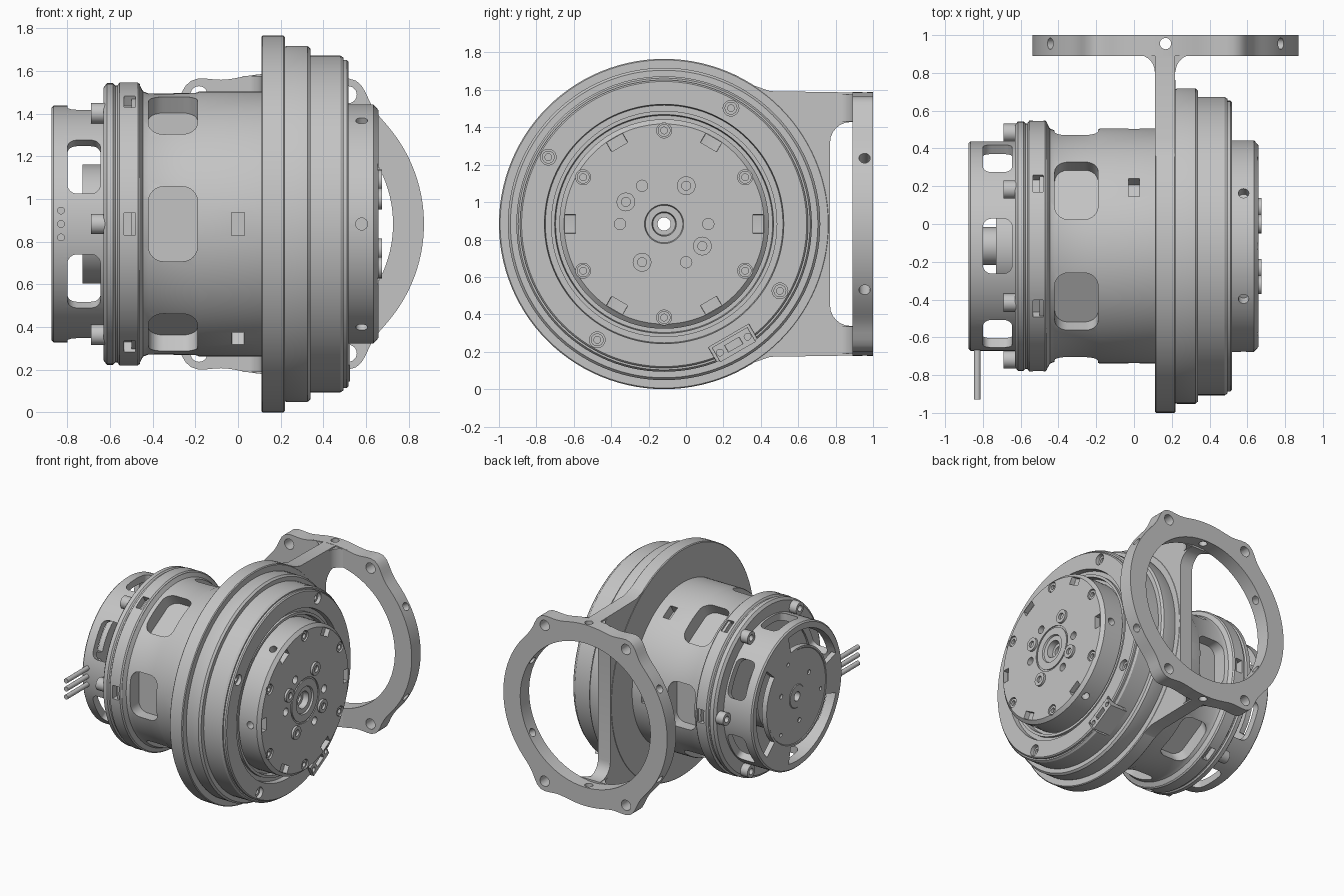
import bpy, bmesh, math
from mathutils import Matrix, Vector

if "Cube" in bpy.data.objects:
    bpy.data.objects.remove(bpy.data.objects["Cube"])

metal = bpy.data.materials.new("plain grey metal")
metal.use_nodes = True
GREY = (0.55, 0.55, 0.55, 1)
metal.diffuse_color = GREY
metal.node_tree.nodes["Principled BSDF"].inputs["Base Color"].default_value = GREY

# Main axis runs along x; the bracket ring axis runs along y
MAIN = Matrix.Translation((0, -0.117, 0.883))
RING = Matrix.Translation((0.167, 0, 0.883)) @ Matrix.Rotation(math.pi / 2, 4, 'Z')
BORE = 0.035
SIX = range(0, 360, 60)
SIX_ODD = range(30, 360, 60)
FOUR = (60, 150, 240, 330)


def frame(base, deg):
    """Local x = along the axis, y = tangent, z = radial."""
    return base @ Matrix.Rotation(math.radians(deg - 90), 4, 'X')


def revolve(bm, profile, base=MAIN, seg=112, shape=lambda r, a: r):
    rings = []
    for i in range(seg):
        a = math.tau * i / seg
        rings.append([bm.verts.new(base @ Vector((h, shape(r, a) * math.cos(a), shape(r, a) * math.sin(a))))
                      for h, r in profile])
    n = len(profile)
    for i in range(seg):
        p, q = rings[i], rings[(i + 1) % seg]
        for j in range(n):
            k = (j + 1) % n
            bm.faces.new((p[j], p[k], q[k], q[j]))


def prism(bm, points, offset):
    """Extrude a closed outline of 3D points by an offset."""
    low = [bm.verts.new(p) for p in points]
    high = [bm.verts.new(Vector(p) + Vector(offset)) for p in points]
    bm.faces.new(low)
    bm.faces.new(high[::-1])
    for i in range(len(low)):
        k = (i + 1) % len(low)
        bm.faces.new((low[i], high[i], high[k], low[k]))


def rounded(u0, u1, v0, v1, c, steps=6):
    """Outline of a rectangle with rounded corners."""
    pts = []
    for q, (u, v) in enumerate(((u1 - c, v1 - c), (u0 + c, v1 - c), (u0 + c, v0 + c), (u1 - c, v0 + c))):
        for s in range(steps + 1):
            a = math.pi / 2 * (q + s / steps)
            pts.append((u + c * math.cos(a), v + c * math.sin(a)))
    return pts


def block(bm, deg, x, half, r, corner=0.004, base=MAIN):
    """Radial block, its corners rounded as seen along the radius."""
    m = frame(base, deg)
    pts = [m @ Vector((u, v, r[0])) for u, v in rounded(*x, -half, half, corner)]
    prism(bm, pts, m.to_3x3() @ Vector((0, 0, r[1] - r[0])))


def rod(bm, deg, start, end, rad, base=MAIN, seg=24):
    m = frame(base, deg)
    a, b = m @ Vector(start), m @ Vector(end)
    rot = (b - a).to_track_quat('Z', 'Y').to_matrix().to_4x4()
    bmesh.ops.create_cone(bm, cap_ends=True, segments=seg, radius1=rad, radius2=rad, depth=(b - a).length,
                          matrix=Matrix.Translation((a + b) / 2) @ rot)


def axial(bm, deg, r, x0, x1, rad, base=MAIN, t=0):
    rod(bm, deg, (x0, t, r), (x1, t, r), rad, base)


def part(name, bm, cutter=None):
    def make(label, mesh_bm):
        bmesh.ops.recalc_face_normals(mesh_bm, faces=mesh_bm.faces)
        me = bpy.data.meshes.new(label)
        mesh_bm.to_mesh(me)
        mesh_bm.free()
        me.materials.append(metal)
        ob = bpy.data.objects.new(label, me)
        bpy.context.collection.objects.link(ob)
        return ob
    ob = make(name, bm)
    if cutter:
        tool = make(name + "_cutter", cutter)
        tool.hide_render = True
        mod = ob.modifiers.new("cut", 'BOOLEAN')
        mod.operation, mod.solver, mod.object = 'DIFFERENCE', 'EXACT', tool
        bpy.context.view_layer.objects.active = ob
        bpy.ops.object.modifier_apply(modifier="cut")
        bpy.data.objects.remove(tool)
    bpy.ops.object.select_all(action='DESELECT')
    ob.select_set(True)
    bpy.context.view_layer.objects.active = ob
    bpy.ops.object.shade_smooth_by_angle(angle=math.radians(30))
    return ob


def new():
    return bmesh.new()


# Mounting flange around the drum
bm = new()
revolve(bm, [(0.11, 0.5), (0.11, 0.877), (0.116, 0.883), (0.214, 0.883), (0.22, 0.877), (0.22, 0.5)])
part("mounting_flange", bm)

# Bracket arm with its opening
bm, cut = new(), new()
upper = [(0.05, 0.7), (0.25, 0.8), (0.35, 0.745), (0.45, 0.71), (0.9, 0.703)]
outline = [(y, 0.883 + z) for y, z in upper] + [(y, 0.883 - z) for y, z in reversed(upper)]
prism(bm, [(0.112, y, z) for y, z in outline], (0.106, 0, 0))
prism(cut, [(0, y, z) for y, z in rounded(0.77, 1.1, 0.338, 1.428, 0.11)], (0.4, 0, 0))
part("bracket_arm", bm, cut)

# Flared roots joining arm to bracket ring
bm = new()
arc = [(0.09 * (1 - math.sin(a)), 0.09 * (1 - math.cos(a))) for a in [math.pi / 2 * i / 8 for i in range(9)]]
right = [(0.22 + dx, 0.895 - dy) for dx, dy in arc]
left = [(0.334 - 0.004 - x, y) for x, y in reversed(right)]
for z in (0.19, 1.43):
    prism(bm, [(x, y, z) for x, y in right + left], (0, 0, 0.146))
part("bracket_fillets", bm)


# Bracket ring with four screw lobes
def lobed(r, a):
    if r < 0.6:
        return r
    d = min(abs((math.degrees(a) - c + 180) % 360 - 180) for c in (60, 120, 240, 300))
    return r + 0.07 * math.exp(-(d / 8) ** 2)


bm, cut = new(), new()
revolve(bm, [(0.89, 0.56), (0.89, 0.705), (1.0, 0.705), (1.0, 0.56)], RING, 144, lobed)
for a in SIX_ODD:
    rod(cut, a, (0.955, 0, 0.5), (0.955, 0, 0.85), 0.03, RING)
for a in (60, 120, 240, 300):
    axial(cut, a, 0.7, 0.8, 1.1, 0.04, RING)
part("bracket_ring", bm, cut)

# Stepped front housing
bm, cut = new(), new()
revolve(bm, [(0.2, BORE), (0.2, 0.825), (0.23, 0.835), (0.325, 0.835), (0.34, 0.822), (0.34, 0.79), (0.48, 0.79),
             (0.495, 0.78), (0.495, 0.77), (0.51, 0.77), (0.518, 0.762), (0.518, 0.64), (0.48, 0.635),
             (0.48, 0.605), (0.5, 0.605), (0.5, 0.585), (0.46, 0.58), (0.46, BORE)])
for a in FOUR:
    axial(cut, a, 0.715, 0.47, 0.6, 0.042)
block(cut, -60, (0.4, 0.6), 0.125, (0.69, 0.9))
part("front_housing", bm, cut)

# Sunken housing screws
bm, cut = new(), new()
for a in FOUR:
    axial(bm, a, 0.715, 0.46, 0.495, 0.034)
    axial(cut, a, 0.715, 0.48, 0.6, 0.018)
part("housing_screws", bm, cut)

# Connector plate on the lower rim
bm, cut = new(), new()
block(bm, -60, (0.38, 0.525), 0.11, (0.7, 0.79))
for t in (-0.085, 0.085):
    axial(cut, -60, 0.745, 0.5, 0.6, 0.018, t=t)
block(cut, -60, (0.49, 0.6), 0.045, (0.725, 0.765))
part("connector", bm, cut)

# Output disc
bm, cut = new(), new()
revolve(bm, [(0.44, BORE), (0.44, 0.56), (0.635, 0.56), (0.658, 0.535), (0.658, 0.172), (0.65, 0.172),
             (0.65, 0.16), (0.658, 0.16), (0.658, 0.105), (0.645, 0.1), (0.645, 0.065), (0.6, 0.06), (0.6, BORE)])
for a in SIX:
    block(cut, a, (0.62, 0.7), 0.05, (0.475, 0.53))
    rod(cut, a, (0.58, 0, 0.5), (0.58, 0, 0.65), 0.028)
for a in SIX_ODD:
    axial(cut, a, 0.5, 0.62, 0.7, 0.04)
for a in (0, 120, 180, 300):
    axial(cut, a, 0.236, 0.58, 0.7, 0.03)
part("output_disc", bm, cut)

# Output disc screws, rim ones sunken and inner ones proud
bm, cut = new(), new()
for a in SIX_ODD:
    axial(bm, a, 0.5, 0.6, 0.65, 0.034)
    axial(cut, a, 0.5, 0.63, 0.7, 0.018)
for a in FOUR:
    axial(bm, a, 0.236, 0.6, 0.675, 0.05)
    axial(cut, a, 0.236, 0.645, 0.7, 0.024)
part("output_screws", bm, cut)

# Motor body with rounded windows and small ports
bm, cut = new(), new()
revolve(bm, [(-0.5, BORE), (-0.5, 0.65), (-0.46, 0.65), (-0.445, 0.622), (-0.42, 0.612), (-0.2, 0.614),
             (-0.18, 0.622), (0.12, 0.622), (0.12, BORE)])
for a in SIX:
    block(cut, a, (-0.42, -0.19), 0.175, (0.5, 0.75), 0.07)
    if a != 120:
        block(cut, a, (-0.03, 0.03), 0.055, (0.55, 0.75))
part("motor_body", bm, cut)

# Rear flange with groove and notches
bm, cut = new(), new()
revolve(bm, [(-0.63, BORE), (-0.63, 0.64), (-0.615, 0.66), (-0.585, 0.66), (-0.575, 0.65), (-0.565, 0.65),
             (-0.555, 0.664), (-0.47, 0.664), (-0.46, 0.655), (-0.46, BORE)])
for a in SIX:
    block(cut, a, (-0.535, -0.48), 0.052, (0.61, 0.75))
part("rear_flange", bm, cut)

# Rear flange screws
bm, cut = new(), new()
for a in SIX:
    axial(bm, a, 0.6, -0.69, -0.6, 0.048)
    axial(cut, a, 0.6, -0.75, -0.66, 0.024)
part("rear_screws", bm, cut)

# Open rear cage with side windows and arc slots in its end plate
bm, cut = new(), new()
revolve(bm, [(-0.62, 0.5), (-0.62, 0.555), (-0.865, 0.555), (-0.875, 0.545), (-0.875, 0.36), (-0.87, 0.355),
             (-0.87, 0.09), (-0.885 + 0.01, 0.085), (-0.875, BORE), (-0.835, BORE), (-0.835, 0.5)])
for a in SIX_ODD:
    block(cut, a, (-0.8, -0.645), 0.145, (0.4, 0.7), 0.045)
for c in (0, 120, 240):
    sweep = [math.radians(c - 42 + 84 * i / 16) for i in range(17)]
    pts = [(-0.95, 0.5 * math.cos(a), 0.5 * math.sin(a)) for a in sweep]
    pts += [(-0.95, 0.375 * math.cos(a), 0.375 * math.sin(a)) for a in reversed(sweep)]
    prism(cut, [MAIN @ Vector(p) for p in pts], (0.13, 0, 0))
    axial(cut, c + 20, 0.2, -0.95, -0.855, 0.018)
    axial(cut, c + 70, 0.3, -0.95, -0.855, 0.014)
part("rear_cage", bm, cut)

# Sensor disc inside the cage
bm = new()
revolve(bm, [(-0.73, BORE), (-0.73, 0.28), (-0.62, 0.28), (-0.62, BORE)])
revolve(bm, [(-0.84, BORE), (-0.84, 0.1), (-0.72, 0.1), (-0.72, BORE)], seg=48)
part("sensor_disc", bm)

# Three leads leaving the cage at the front
bm = new()
for t in (-0.063, 0, 0.063):
    rod(bm, 180, (-0.83, t, 0.4), (-0.83, t, 0.813), 0.018)
part("wire_leads", bm)
